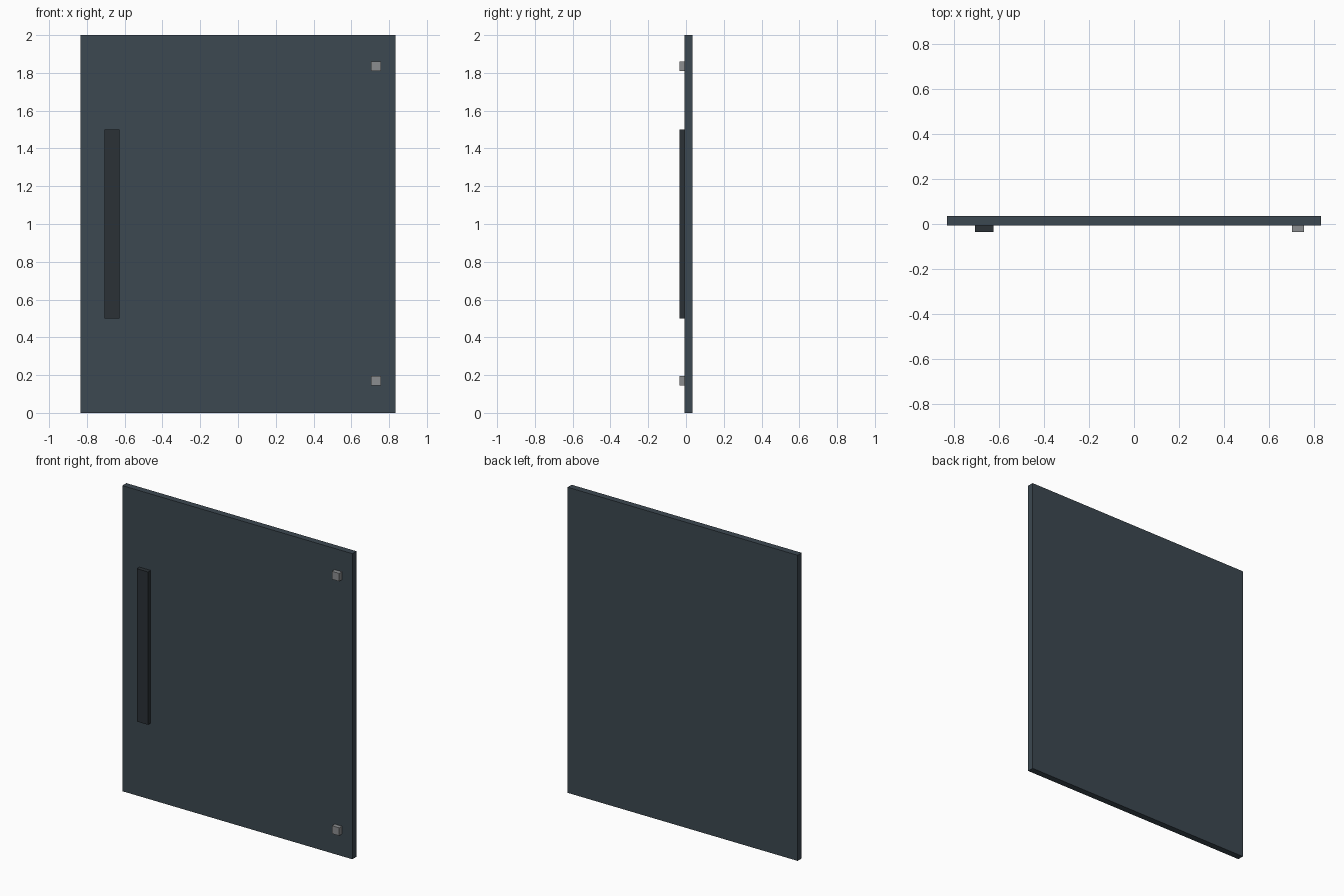
import bpy

if "Cube" in bpy.data.objects:
    bpy.data.objects.remove(bpy.data.objects["Cube"])

FRONT, FACE, BACK = -0.035, -0.007, 0.035   # y of handle front, panel front, panel back


def material(name, rgb):
    m = bpy.data.materials.new(name)
    m.diffuse_color = (*rgb, 1)
    m.use_nodes = True
    m.node_tree.nodes["Principled BSDF"].inputs["Base Color"].default_value = m.diffuse_color
    return m


def box(name, x, y, z, mat):
    """Box spanning the given (min, max) ranges."""
    bpy.ops.mesh.primitive_cube_add(size=1, location=[sum(r) / 2 for r in (x, y, z)])
    ob = bpy.context.object
    ob.name = name
    ob.scale = [r[1] - r[0] for r in (x, y, z)]
    bpy.ops.object.transform_apply(location=False, rotation=False, scale=True)
    ob.data.materials.append(mat)
    return ob


slate = material("slate", (0.045, 0.065, 0.082))
dark = material("dark_metal", (0.024, 0.031, 0.037))
steel = material("steel", (0.26, 0.27, 0.28))

# Door leaf
box("door_panel", (-0.833, 0.833), (FACE, BACK), (0, 2), slate)

# Long vertical pull on the left
box("handle", (-0.708, -0.627), (FRONT, FACE + 0.005), (0.5, 1.5), dark)

# Small square fixings on the right, top and bottom
for label, z in (("lower", 0.17), ("upper", 1.835)):
    box(f"{label}_fixing", (0.705, 0.757), (FRONT, FACE + 0.005), (z - 0.026, z + 0.026), steel)
